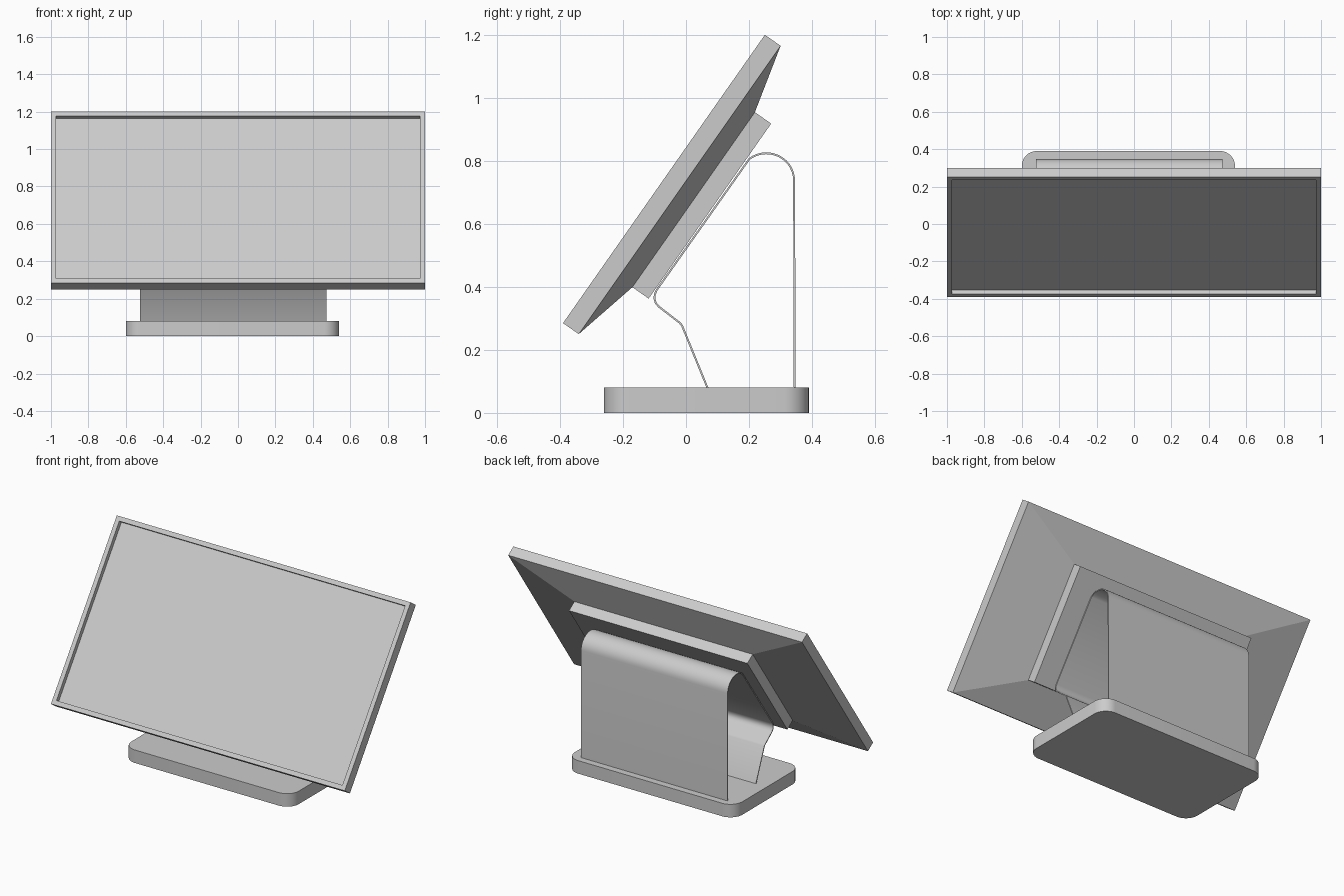
import bpy, bmesh, math

cube = bpy.data.objects.get("Cube")
if cube:
    bpy.data.objects.remove(cube, do_unlink=True)

grey = bpy.data.materials.new("light grey")
grey.use_nodes = True
colour = (0.6, 0.6, 0.6, 1)
grey.diffuse_color = colour
grey.node_tree.nodes["Principled BSDF"].inputs["Base Color"].default_value = colour


def add_object(name, bm):
    bmesh.ops.recalc_face_normals(bm, faces=bm.faces)
    mesh = bpy.data.meshes.new(name)
    bm.to_mesh(mesh)
    bm.free()
    mesh.materials.append(grey)
    obj = bpy.data.objects.new(name, mesh)
    bpy.context.collection.objects.link(obj)
    bpy.ops.object.select_all(action='DESELECT')
    obj.select_set(True)
    bpy.context.view_layer.objects.active = obj
    return obj


def loft(name, rings):
    """Closed solid through rectangles given as (half width, half height, depth)."""
    bm = bmesh.new()
    loops = [[bm.verts.new((sx * w, d, sz * h))
              for sx, sz in ((-1, -1), (1, -1), (1, 1), (-1, 1))]
             for w, h, d in rings]
    for a, b in zip(loops, loops[1:]):
        for i in range(4):
            j = (i + 1) % 4
            bm.faces.new((a[i], a[j], b[j], b[i]))
    bm.faces.new(loops[0])
    bm.faces.new(loops[-1])
    return add_object(name, bm)


# Tilted display: recessed screen, bezel, rim, tapered back and mounting block
half_w, half_h, bezel, taper = 1.0, 0.5585, 0.027, 0.607
display = loft("display", [
    (half_w - bezel, half_h - bezel, 0.026),
    (half_w - bezel, half_h - bezel, 0),
    (half_w, half_h, 0),
    (half_w, half_h, 0.061),
    (half_w * taper, half_h * taper, 0.115),
    (half_w * taper, half_h * taper, 0.178),
])
display.location = (0, -0.07, 0.7425)
display.rotation_euler.x = math.radians(-35)

# Base slab with rounded upright corners
bm = bmesh.new()
bmesh.ops.create_cube(bm, size=1)
for v in bm.verts:
    v.co = (v.co.x * 1.14 - 0.03, v.co.y * 0.65 + 0.065, v.co.z * 0.08 + 0.04)
upright = [e for e in bm.edges if abs(e.verts[0].co.z - e.verts[1].co.z) > 0.05]
bmesh.ops.bevel(bm, geom=upright, offset=0.08, segments=10, profile=0.5, affect='EDGES')
add_object("base", bm)
bpy.ops.object.shade_smooth_by_angle(angle=math.radians(30))

# Bent sheet stand: up the back, over the top, down behind the display, to the base
path = [(0.345, 0.075)]
for i in range(15):
    a = math.radians(128 * i / 14)
    path.append((0.255 + 0.088 * math.cos(a), 0.738 + 0.086 * math.sin(a)))
path += [(-0.093, 0.39), (-0.099, 0.376), (-0.1, 0.362), (-0.096, 0.349),
         (-0.086, 0.337), (-0.02, 0.286), (-0.013, 0.278), (0.07, 0.075)]
bm = bmesh.new()
rows = [[bm.verts.new((x, y, z)) for x in (-0.525, 0.472)] for y, z in path]
for a, b in zip(rows, rows[1:]):
    bm.faces.new((a[0], a[1], b[1], b[0]))
add_object("stand", bm)
solid = bpy.context.object.modifiers.new("sheet thickness", 'SOLIDIFY')
solid.thickness = 0.006
solid.offset = 0
bpy.ops.object.modifier_apply(modifier=solid.name)
bpy.ops.object.shade_smooth_by_angle(angle=math.radians(30))
